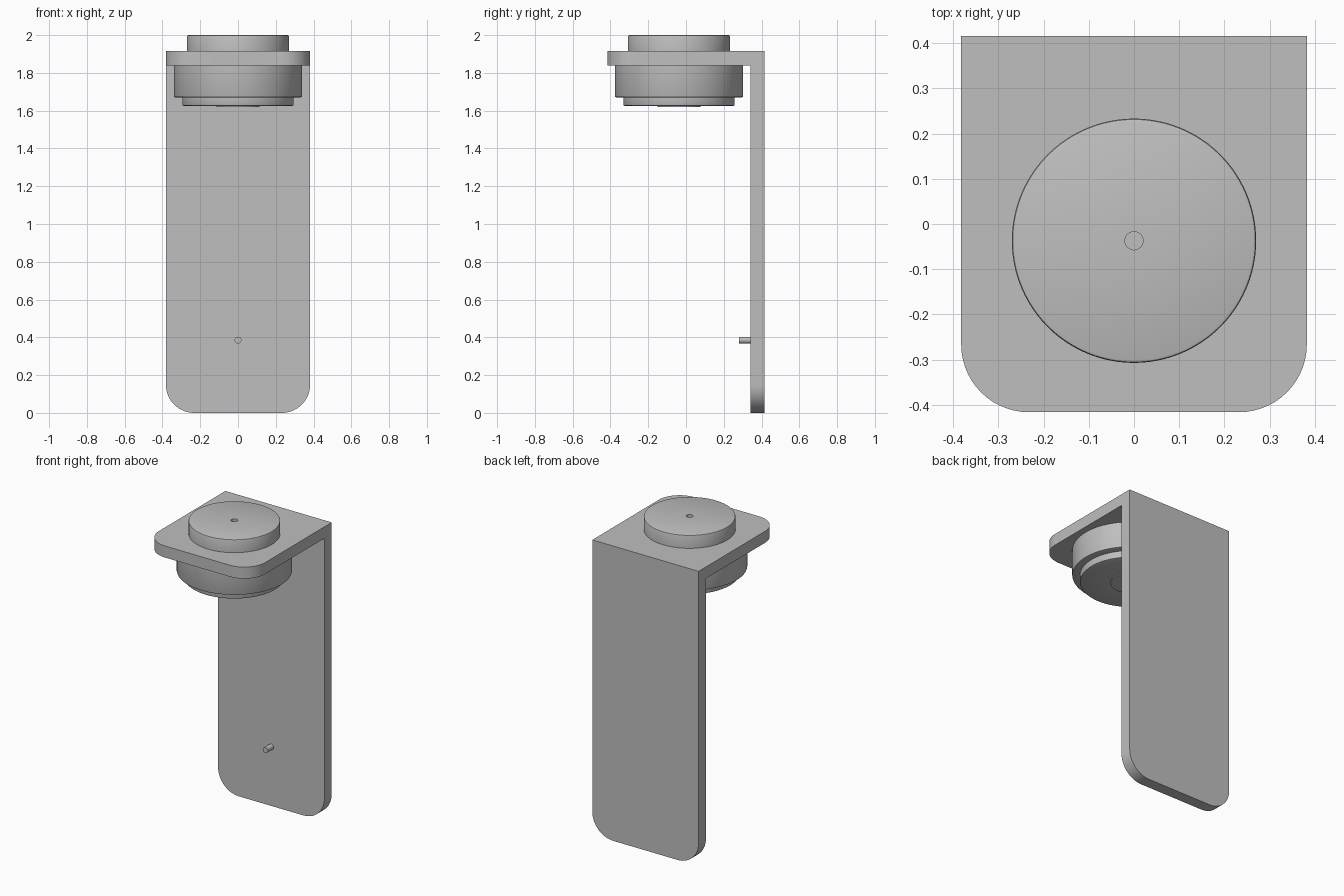
import bpy, bmesh, math
from mathutils import Matrix, Vector

cube = bpy.data.objects.get("Cube")
if cube:
    bpy.data.objects.remove(cube, do_unlink=True)

grey = bpy.data.materials.new("plain grey")
grey.use_nodes = True
colour = (0.52, 0.52, 0.52, 1)
grey.diffuse_color = colour
grey.node_tree.nodes["Principled BSDF"].inputs["Base Color"].default_value = colour

HALF_W, FRONT, BACK = 0.382, -0.416, 0.416
THICK, PLATE_TOP = 0.075, 1.915
AXIS_Y = -0.037


def finish(name, bm):
    bmesh.ops.recalc_face_normals(bm, faces=bm.faces[:])
    mesh = bpy.data.meshes.new(name)
    bm.to_mesh(mesh)
    bm.free()
    mesh.materials.append(grey)
    mesh.shade_smooth()
    mesh.set_sharp_from_angle(angle=math.radians(30))
    obj = bpy.data.objects.new(name, mesh)
    bpy.context.collection.objects.link(obj)
    return obj


def lathe(name, profile, matrix, steps=96):
    """Spin (radius, height) points about the local z axis."""
    bm = bmesh.new()
    verts = [bm.verts.new((r, 0, z)) for r, z in profile]
    edges = [bm.edges.new(pair) for pair in zip(verts, verts[1:])]
    bmesh.ops.spin(bm, geom=verts + edges, cent=(0, 0, 0), axis=(0, 0, 1),
                   angle=math.tau, steps=steps, use_merge=True)
    bmesh.ops.remove_doubles(bm, verts=bm.verts[:], dist=1e-5)
    bm.transform(matrix)
    return finish(name, bm)


# L-shaped bracket: side profile extruded across, then free corners rounded
inner = BACK - THICK
under = PLATE_TOP - THICK
outline = [(FRONT, PLATE_TOP), (BACK, PLATE_TOP), (BACK, 0),
           (inner, 0), (inner, under), (FRONT, under)]
bm = bmesh.new()
side = bm.faces.new([bm.verts.new((-HALF_W, y, z)) for y, z in outline])
moved = bmesh.ops.extrude_face_region(bm, geom=[side], use_keep_orig=True)
bmesh.ops.translate(bm, vec=(2 * HALF_W, 0, 0),
                    verts=[v for v in moved["geom"] if isinstance(v, bmesh.types.BMVert)])


def free_corner(edge):
    a, b = (v.co for v in edge.verts)
    across = abs(a.x - b.x) > 0.01
    at_foot = a.z < 0.01 and b.z < 0.01
    at_front = a.y < FRONT + 0.01 and b.y < FRONT + 0.01
    return not across and (at_foot or at_front)


bmesh.ops.bevel(bm, geom=[e for e in bm.edges if free_corner(e)], offset=0.15,
                segments=14, profile=0.5, affect='EDGES')
finish("bracket", bm)

# Round cap above the plate, with a small centre recess
on_axis = Matrix.Translation((0, AXIS_Y, 0))
lathe("upper_cap", [(0, 1.98), (0.02, 1.98), (0.02, 2), (0.263, 2),
                    (0.268, 1.998), (0.27, 1.993), (0.27, 1.91), (0, 1.91)], on_axis)

# Stepped drum hanging below the plate
lathe("lower_drum", [(0, 1.85), (0.34, 1.85), (0.34, 1.678), (0.338, 1.673),
                     (0.333, 1.671), (0.295, 1.671), (0.295, 1.633),
                     (0.293, 1.628), (0.288, 1.626), (0.115, 1.626),
                     (0.115, 1.619), (0, 1.619)], on_axis)

# Small peg on the inner face of the upright
forward = Matrix.Translation((0, inner + 0.01, 0.385)) @ Matrix.Rotation(math.pi / 2, 4, 'X')
lathe("peg", [(0, 0), (0.018, 0), (0.018, 0.07), (0, 0.07)], forward, 32)
